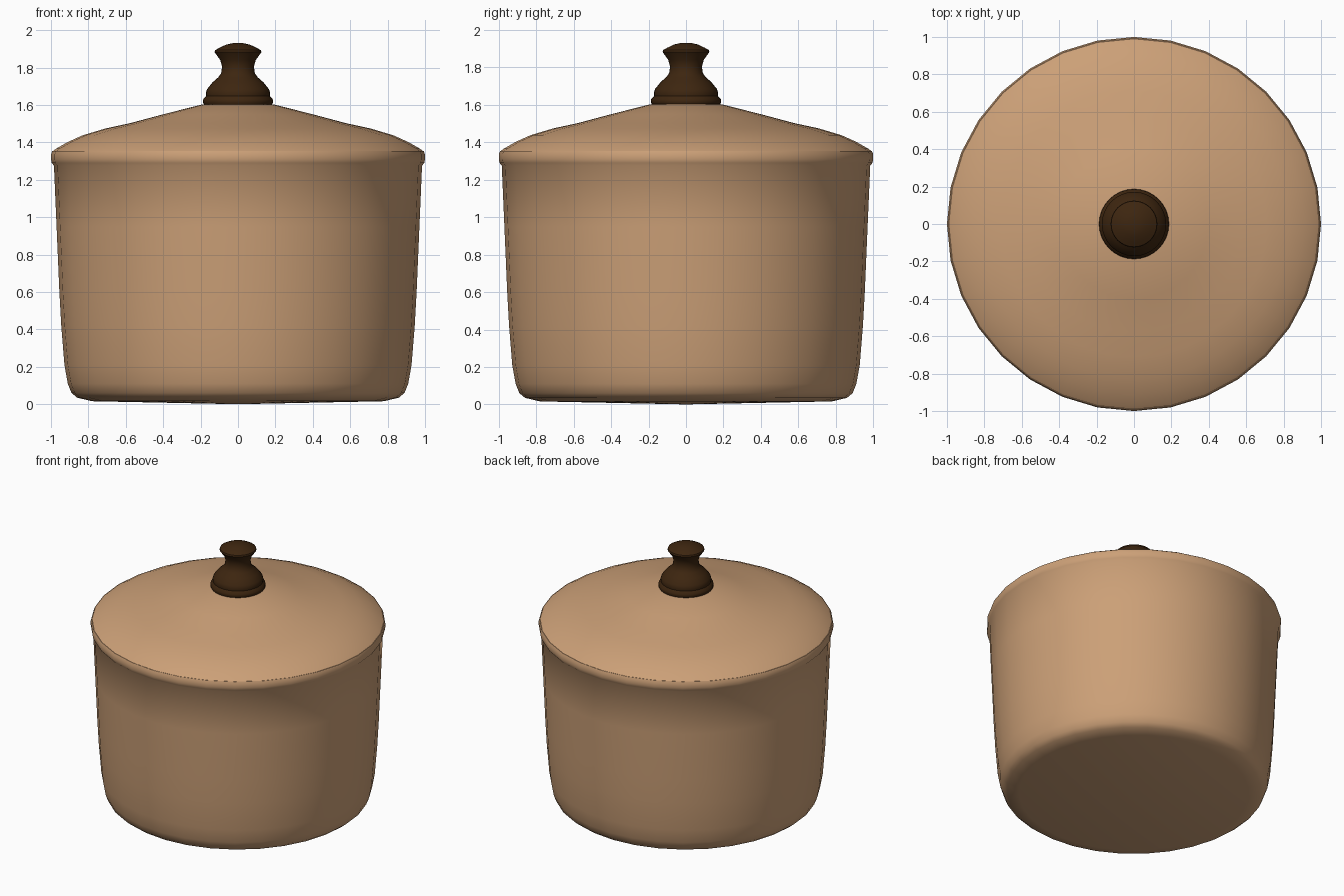
import bpy, math

if "Cube" in bpy.data.objects:
    bpy.data.objects.remove(bpy.data.objects["Cube"])

SIDES = 32

def material(name, rgb):
    m = bpy.data.materials.new(name)
    m.diffuse_color = (*rgb, 1)
    m.use_nodes = True
    m.node_tree.nodes["Principled BSDF"].inputs["Base Color"].default_value = m.diffuse_color
    return m

def lathe(name, profile, mat, angle=40):
    """Revolve (radius, z) points about z; radius 0 becomes a pole vertex."""
    verts, faces, rings = [], [], []
    for r, z in profile:
        n = 1 if r == 0 else SIDES
        rings.append([len(verts) + i for i in range(n)])
        for i in range(n):
            a = 2 * math.pi * i / SIDES
            verts.append((r * math.cos(a), r * math.sin(a), z))
    for a, b in zip(rings, rings[1:]):
        for i in range(SIDES):
            j = (i + 1) % SIDES
            if len(a) == 1:
                faces.append((a[0], b[j], b[i]))
            elif len(b) == 1:
                faces.append((a[i], a[j], b[0]))
            else:
                faces.append((a[i], a[j], b[j], b[i]))
    me = bpy.data.meshes.new(name)
    me.from_pydata(verts, [], faces)
    me.materials.append(mat)
    ob = bpy.data.objects.new(name, me)
    bpy.context.collection.objects.link(ob)
    bpy.ops.object.select_all(action='DESELECT')
    ob.select_set(True)
    bpy.context.view_layer.objects.active = ob
    bpy.ops.object.shade_smooth_by_angle(angle=math.radians(angle))
    return ob

clay = material("tan_clay", (0.60, 0.35, 0.185))
wood = material("dark_wood", (0.047, 0.019, 0.005))

# pot body with rounded foot, slight flare and a thick rim, open inside
lathe("pot_body", [
    (0, 0), (0.78, 0.016), (0.86, 0.035), (0.89, 0.06), (0.91, 0.11),
    (0.928, 0.21), (0.945, 0.42), (0.955, 0.6), (0.97, 0.95),
    (0.984, 1.275), (0.996, 1.29), (1.0, 1.31), (1.0, 1.335),
    (0.993, 1.353), (0.93, 1.353), (0.9, 0.6), (0.86, 0.12), (0, 0.08)], clay)

# low domed lid
lathe("lid", [
    (0, 1.34), (0.97, 1.345), (0.99, 1.353), (0.973, 1.366), (0.91, 1.402),
    (0.83, 1.438), (0.71, 1.474), (0.58, 1.502), (0.4, 1.55),
    (0.19, 1.603), (0, 1.606)], clay)

# turned knob
lathe("lid_knob", [
    (0, 1.598), (0.18, 1.6), (0.187, 1.613), (0.186, 1.63), (0.17, 1.648),
    (0.172, 1.665), (0.165, 1.685), (0.135, 1.722), (0.105, 1.748),
    (0.09, 1.77), (0.085, 1.805), (0.095, 1.84), (0.125, 1.882),
    (0.122, 1.893), (0.1, 1.905), (0.065, 1.922), (0.03, 1.93), (0, 1.931)],
    wood)
